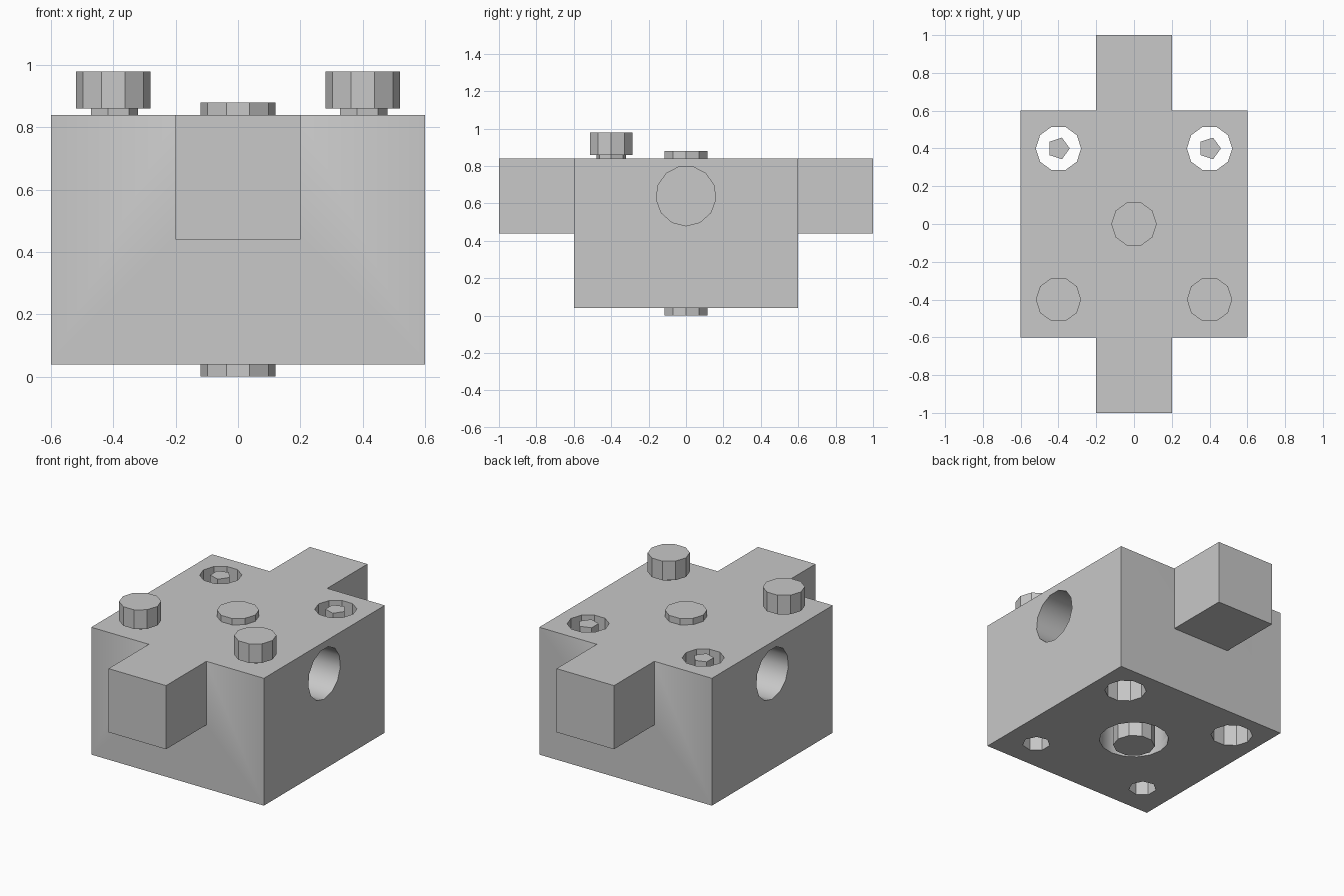
import bpy, bmesh, math
from mathutils import Matrix

if "Cube" in bpy.data.objects:
    bpy.data.objects.remove(bpy.data.objects["Cube"])

grey = bpy.data.materials.new("plain grey")
grey.diffuse_color = (0.58, 0.58, 0.58, 1)
grey.use_nodes = True
grey.node_tree.nodes["Principled BSDF"].inputs["Base Color"].default_value = grey.diffuse_color


def finish(name, bm):
    bmesh.ops.recalc_face_normals(bm, faces=bm.faces)
    mesh = bpy.data.meshes.new(name)
    bm.to_mesh(mesh)
    bm.free()
    mesh.materials.append(grey)
    obj = bpy.data.objects.new(name, mesh)
    bpy.context.collection.objects.link(obj)
    return obj


def box(name, x, y, z0, z1):
    """Box with half sizes x and y between two heights."""
    bm = bmesh.new()
    bmesh.ops.create_cube(bm, size=1, matrix=Matrix.Translation((0, 0, (z0 + z1) / 2))
                          @ Matrix.Diagonal((2 * x, 2 * y, z1 - z0, 1)))
    return finish(name, bm)


def prism(name, r, n, x, y, z0, z1, matrix=Matrix()):
    """Upright n-sided prism with one corner towards +x."""
    bm = bmesh.new()
    ring = [bm.verts.new((x + r * math.cos(2 * math.pi * i / n),
                          y + r * math.sin(2 * math.pi * i / n), z0)) for i in range(n)]
    base = bm.faces.new(ring)
    top = bmesh.ops.extrude_face_region(bm, geom=[base], use_keep_orig=True)["geom"]
    bmesh.ops.translate(bm, vec=(0, 0, z1 - z0),
                        verts=[v for v in top if isinstance(v, bmesh.types.BMVert)])
    bm.transform(matrix)
    return finish(name, bm)


def combine(target, other, operation):
    mod = target.modifiers.new("combine", "BOOLEAN")
    mod.operation, mod.solver, mod.object = operation, "EXACT", other
    bpy.context.view_layer.objects.active = target
    bpy.ops.object.modifier_apply(modifier=mod.name)
    bpy.data.objects.remove(other)


# Main block with its cross bores, bottom socket and corner holes
block = box("block", 0.6, 0.6, 0.04, 0.84)
sideways = Matrix.Rotation(math.pi / 2, 4, "Y")
cutters = [prism("socket_cutter", 0.2, 16, 0, 0, -0.1, 0.44)]
for z in (0.24, 0.64):
    cutters.append(prism("bore_cutter", 0.16, 13, 0, 0, -0.7, 0.7,
                         Matrix.Translation((0, 0, z)) @ sideways))
for x in (-0.4, 0.4):
    cutters.append(prism("back_hole_cutter", 0.12, 10, x, 0.4, -0.1, 1))
    cutters.append(prism("front_hole_cutter", 0.08, 7, x, -0.4, -0.1, 0.83))
for cutter in cutters:
    combine(block, cutter, "DIFFERENCE")

# Long bar through the upper half, closing the upper bore in the middle
combine(block, box("bar", 0.2, 1.0, 0.44, 0.84), "UNION")

# Smooth bores, crisp edges everywhere else
bpy.ops.object.select_all(action="DESELECT")
block.select_set(True)
bpy.context.view_layer.objects.active = block
bpy.ops.object.shade_smooth_by_angle(angle=math.radians(30))

# Central axle from below the block to above it
prism("axle", 0.12, 10, 0, 0, 0, 0.88)

# Front studs on necks, and loose pins in the back holes
for side, x in (("left", -0.4), ("right", 0.4)):
    prism(side + "_stud_neck", 0.08, 7, x, -0.4, 0.84, 0.86)
    prism(side + "_stud", 0.12, 10, x, -0.4, 0.86, 0.98)
    prism(side + "_pin", 0.06, 5, x, 0.4, 0.44, 0.84)
